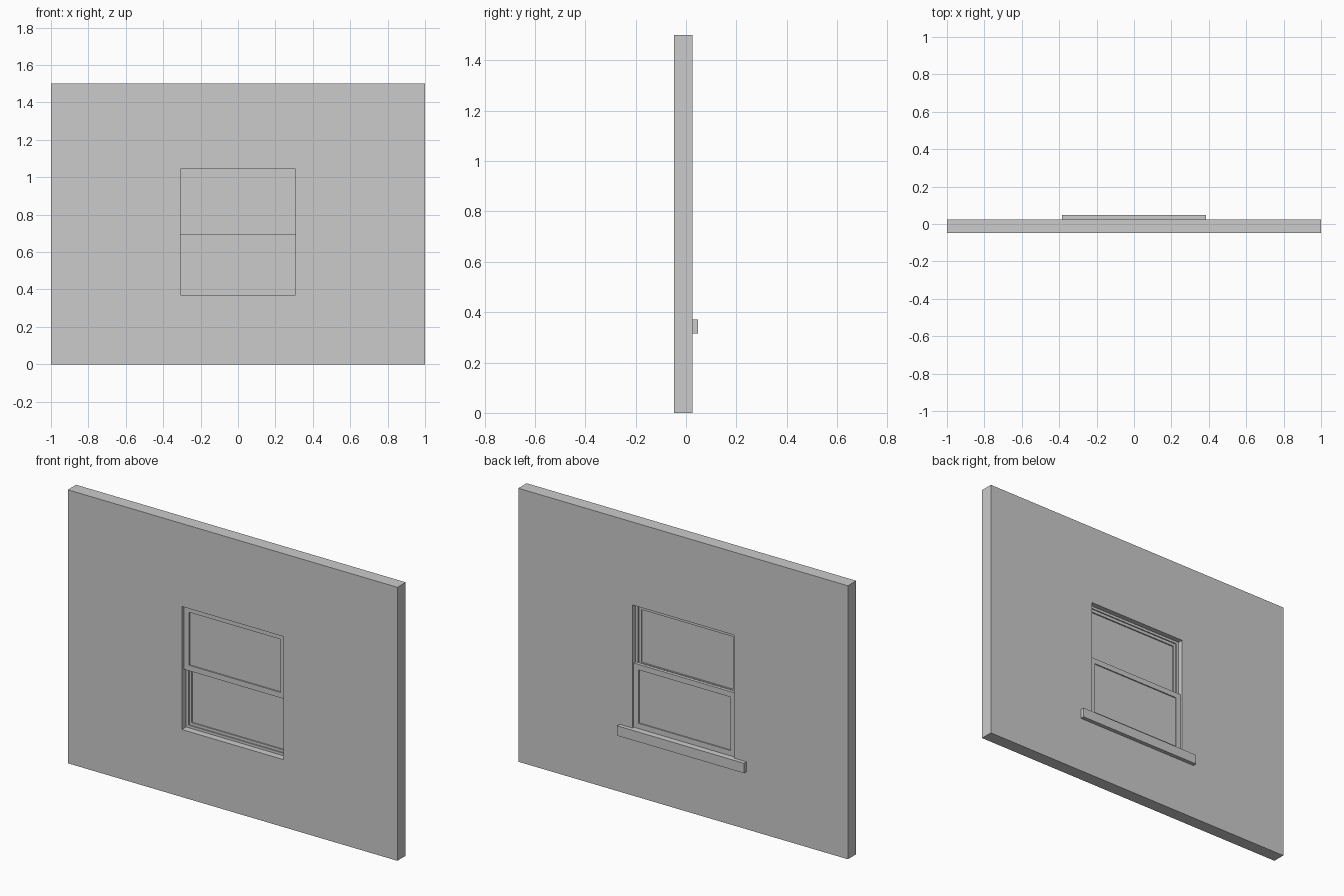
import bpy, bmesh

if "Cube" in bpy.data.objects:
    bpy.data.objects.remove(bpy.data.objects["Cube"])


def finish(name, bm):
    bmesh.ops.recalc_face_normals(bm, faces=bm.faces)
    me = bpy.data.meshes.new(name)
    bm.to_mesh(me)
    bm.free()
    ob = bpy.data.objects.new(name, me)
    bpy.context.collection.objects.link(ob)
    return ob


def box(name, hx, y0, y1, z0, z1):
    bm = bmesh.new()
    bmesh.ops.create_cube(bm, size=1)
    for v in bm.verts:
        v.co = (v.co.x * 2 * hx, y1 if v.co.y > 0 else y0, z1 if v.co.z > 0 else z0)
    return finish(name, bm)


def ring(name, outer, inner, y0, y1):
    """Rectangular frame; outer and inner are (half width, bottom, top)."""
    bm = bmesh.new()
    loops = []
    for y in (y0, y1):
        for hx, a, b in (outer, inner):
            loops.append([bm.verts.new((x, y, z)) for x, z in
                          ((-hx, a), (hx, a), (hx, b), (-hx, b))])
    fo, fi, bo, bi = loops
    for p, q in ((fo, fi), (fi, bi), (bi, bo), (bo, fo)):
        for i in range(4):
            j = (i + 1) % 4
            bm.faces.new((p[i], p[j], q[j], q[i]))
    return finish(name, bm)


W, BOT, TOP = 0.308, 0.37, 1.045     # window opening
GLASS_W = 0.278

# Wall with its window opening
ring("wall", (1.0, 0.0, 1.5), (W, BOT, TOP), -0.047, 0.025)

# Bead between the two sash tracks
ring("parting_bead", (W, BOT, TOP), (0.293, 0.384, 1.031), -0.010, -0.004)

# Sashes: upper one in the front track, lower one in the rear track
for name, z0, z1, g0, g1, y0, y1 in (
        ("upper", 0.693, TOP, 0.723, 1.014, -0.028, -0.010),
        ("lower", BOT, 0.722, 0.399, 0.692, -0.004, 0.013)):
    ring(name + "_sash", (W, z0, z1), (GLASS_W, g0, g1), y0, y1)
    mid = (y0 + y1) / 2
    box(name + "_glass", GLASS_W, mid - 0.002, mid + 0.002, g0, g1)

# Ledge below the window on the back side
box("window_sill", 0.385, 0.025, 0.047, 0.316, BOT)
